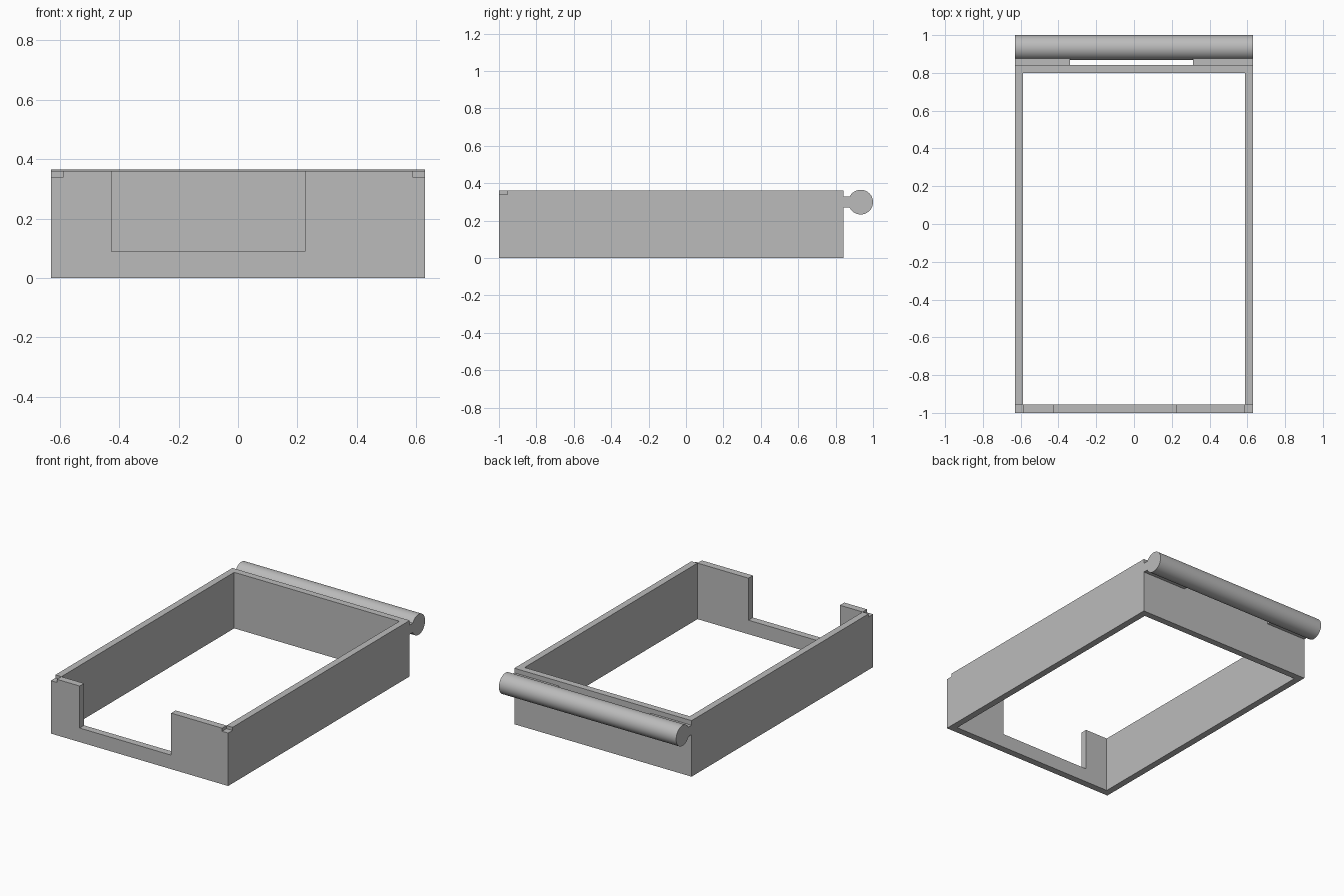
import bpy
import math

cube = bpy.data.objects.get("Cube")
if cube:
    bpy.data.objects.remove(cube, do_unlink=True)

grey = bpy.data.materials.new("plain_grey")
grey.use_nodes = True
colour = (0.5, 0.5, 0.5, 1)
grey.diffuse_color = colour
grey.node_tree.nodes["Principled BSDF"].inputs["Base Color"].default_value = colour


def box(name, x, y, z):
    """Box given by its (low, high) range on each axis."""
    bpy.ops.mesh.primitive_cube_add(size=1)
    ob = bpy.context.object
    ob.name = name
    ob.location = [sum(r) / 2 for r in (x, y, z)]
    ob.scale = [r[1] - r[0] for r in (x, y, z)]
    bpy.ops.object.transform_apply(location=True, rotation=False, scale=True)
    ob.data.materials.append(grey)
    return ob


def cut(target, cutter):
    """Subtract the cutter from the target, then discard it."""
    mod = target.modifiers.new("cut", 'BOOLEAN')
    mod.operation = 'DIFFERENCE'
    mod.solver = 'EXACT'
    mod.object = cutter
    bpy.context.view_layer.objects.active = target
    bpy.ops.object.modifier_apply(modifier=mod.name)
    bpy.data.objects.remove(cutter, do_unlink=True)


W, IN, H = 0.63, 0.587, 0.36
FRONT, LIP, BACK = -1.0, -0.955, 0.843

# Open rectangular frame
frame = box("frame", (-W, W), (FRONT, BACK), (0, H))
cut(frame, box("opening", (-IN, IN), (LIP, 0.80), (-1, 1)))

# Wide off-centre notch in the front wall
cut(frame, box("front_notch", (-0.425, 0.225), (-1.1, -0.9), (0.09, 1)))

# Small steps in the top front corners
for lo, hi in ((-1, -IN), (IN, 1)):
    cut(frame, box("corner_step", (lo, hi), (-1.1, LIP), (0.34, 1)))

# Tabs joining the hinge barrel to the back wall
for side, lo, hi in (("right", -W, -0.34), ("left", 0.312, W)):
    box("hinge_tab_" + side, (lo, hi), (BACK, 0.9), (0.27, 0.33))

# Round hinge barrel
R = 0.066
bpy.ops.mesh.primitive_cylinder_add(vertices=64, radius=R, depth=2 * W,
                                    location=(0, 1 - R, 0.299),
                                    rotation=(0, math.pi / 2, 0))
barrel = bpy.context.object
barrel.name = "hinge_barrel"
barrel.data.materials.append(grey)
bpy.ops.object.shade_smooth_by_angle(angle=math.radians(30))
